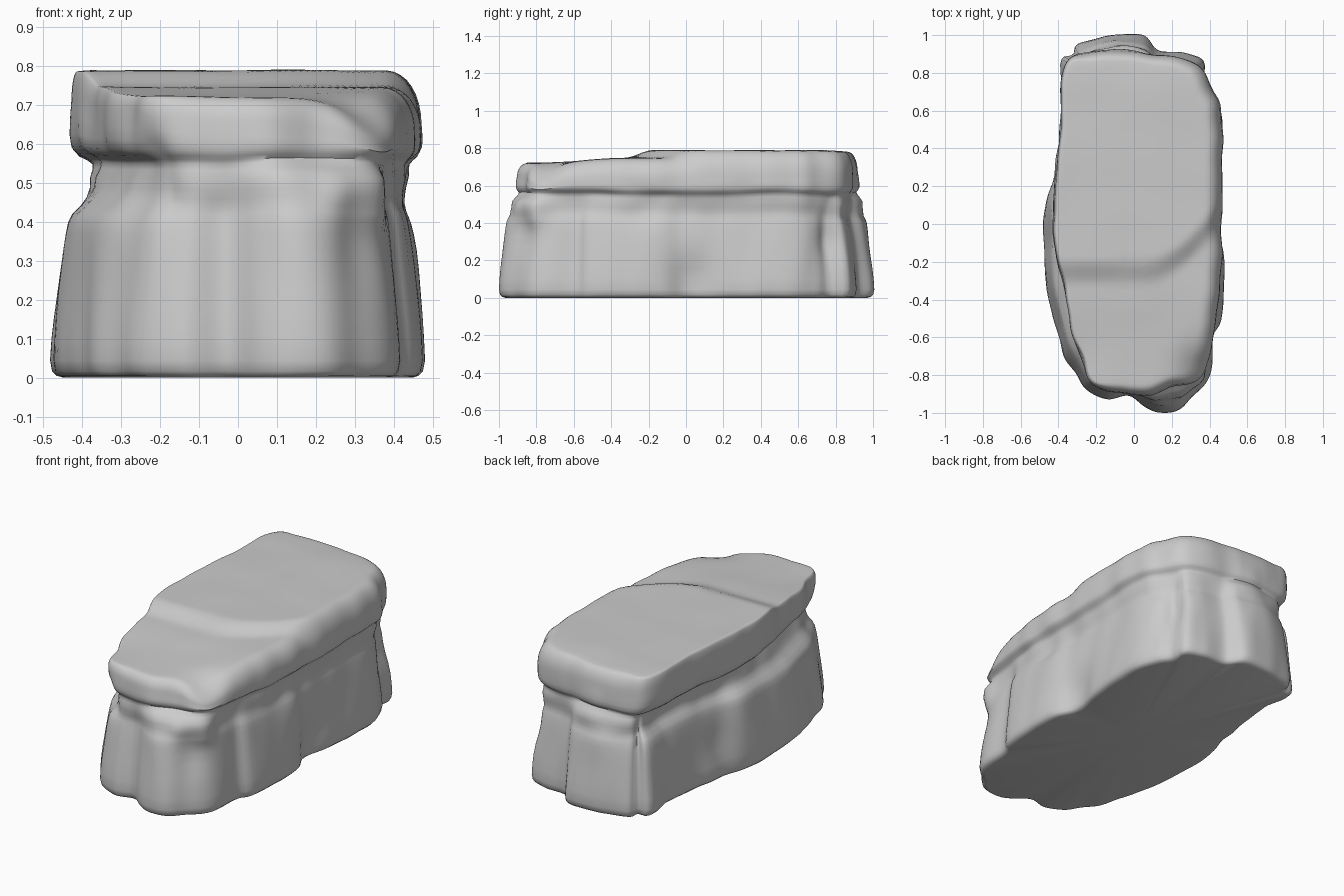
import bpy, bmesh, math
from mathutils import Vector, noise

cube = bpy.data.objects.get("Cube")
if cube:
    bpy.data.objects.remove(cube)

SEGMENTS = 224

# Plan outlines, counter-clockwise from +x
BASE = [(.455, 0), (.46, .3), (.465, .58), (.425, .7), (.37, .77), (.37, .86), (.27, .91),
        (.13, .93), (.05, 1), (-.12, 1), (-.3, .95), (-.32, .9), (-.39, .88),
        (-.4, .77), (-.37, .7), (-.4, .45), (-.43, .25), (-.47, .1), (-.48, -.1),
        (-.46, -.35), (-.41, -.57), (-.37, -.7), (-.31, -.8), (-.25, -.88),
        (-.14, -.93), (-.03, -.91), (.06, -.97), (.14, -1), (.24, -.98), (.31, -.92),
        (.39, -.82), (.42, -.7), (.425, -.58), (.465, -.5), (.485, -.15)]
CAP = [(.47, 0), (.475, .3), (.465, .58), (.42, .7), (.38, .8), (.3, .86), (.15, .9),
       (-.1, .91), (-.25, .91), (-.35, .87), (-.39, .75), (-.39, .5), (-.41, .3),
       (-.43, .1), (-.43, -.05), (-.4, -.22), (-.37, -.38), (-.345, -.5), (-.31, -.63),
       (-.27, -.75), (-.22, -.85), (-.12, -.895), (.05, -.9), (.16, -.88), (.28, -.85),
       (.37, -.78), (.415, -.65), (.43, -.5), (.47, -.25)]

# Wall profile: height, share of cap outline, inset, share of neck undercut
WALL = [(0, 0, .035, 0), (.005, 0, .018, 0), (.015, 0, .006, 0), (.04, 0, 0, 0),
        (.1, 0, .004, 0), (.16, 0, .009, 0), (.22, 0, .016, 0), (.28, 0, .023, 0),
        (.33, 0, .029, 0), (.37, 0, .035, 0), (.4, 0, .04, 0), (.42, .05, .04, .1),
        (.44, .15, .035, .4), (.46, .25, .02, .75), (.485, .4, .01, .95),
        (.51, .5, 0, 1), (.535, .7, 0, 1), (.55, .85, 0, .9), (.56, 1, 0, .65),
        (.57, 1, 0, .3), (.585, 1, 0, .05), (.61, 1, 0, 0), (.64, 1, 0, 0),
        (.68, 1, .002, 0)]

# Local bulges and hollows: centre, radius, amount
BUMPS = [((.36, -.82, .48), .08, .06), ((.27, -.9, .48), .06, .03),
         ((.34, -.88, .34), .09, -.02), ((.05, -.91, .49), .13, .015),
         ((-.25, -.86, .56), .06, -.05), ((-.31, -.77, .49), .08, -.035),
         ((.2, -.9, .64), .07, -.015), ((.46, .01, .08), .13, -.05),
         ((.46, -.2, .5), .1, -.025), ((-.1, .93, .46), .14, .02),
         ((-.38, .8, .5), .1, -.02), ((.36, .78, .3), .07, -.03),
         ((-.44, .3, .2), .1, -.02)]


def smooth(a, b, v):
    t = min(1, max(0, (v - a) / (b - a)))
    return t * t * (3 - 2 * t)


def sample_outline(points, count):
    """Round the outline with a spline and resample it at even stretched angles."""
    dense, n = [], len(points)
    for i in range(n):
        p0, p1, p2, p3 = (Vector(points[(i + k) % n]) for k in (-1, 0, 1, 2))
        for k in range(12):
            t = k / 12
            dense.append(p1 + .5 * t * (p2 - p0 + t * (2 * p0 - 5 * p1 + 4 * p2 - p3
                         + t * (3 * (p1 - p2) + p3 - p0))))
    polar = sorted((math.atan2(p.y, 2 * p.x) % math.tau, p) for p in dense)
    polar = ([(polar[-1][0] - math.tau, polar[-1][1])] + polar
             + [(polar[0][0] + math.tau, polar[0][1])])
    result, j = [], 0
    for i in range(count):
        a = math.tau * i / count
        while polar[j + 1][0] < a:
            j += 1
        (a0, p0), (a1, p1) = polar[j], polar[j + 1]
        result.append(p0.lerp(p1, (a - a0) / max(a1 - a0, 1e-6)))
    return result


def top_height(x, y):
    """Low front shelf, a curved step, then the higher flat back."""
    line = -.23 + 1.6 * max(0, x - .05) ** 1.8
    shelf = .722 + .025 * smooth(-.8, -.3, y)
    step = smooth(line - .1, line + .05, y)
    wobble = .004 * noise.noise(Vector((x * 4, y * 4, 5)))
    corner = .08 * math.exp(-((x - .38) ** 2 + (y + .8) ** 2) / .015)
    return shelf + (.788 - shelf) * step + wobble - corner - .012 * smooth(.7, .95, y)


def weather(p, out):
    """Displace a wall point with flutes, lumps and local bumps."""
    low = 1 - smooth(.4, .52, p.z)
    flute = noise.noise(Vector((p.x * 7 + p.z, p.y * 7 - p.z, p.z * 1.5)))
    lump = noise.noise(Vector((p.x * 7, p.y * 7, p.z * 5 + 3)))
    d = low * .014 * flute + (1 - low) * .016 * lump
    for centre, radius, amount in BUMPS:
        d += amount * math.exp(-((p - Vector(centre)).length / radius) ** 2)
    return p + out * d


base, cap = sample_outline(BASE, SEGMENTS), sample_outline(CAP, SEGMENTS)
normals = []
for i in range(SEGMENTS):
    t = cap[(i + 4) % SEGMENTS] - cap[i - 4]
    normals.append(Vector((t.y, -t.x, 0)).normalized())

bm = bmesh.new()
rings = []

# Fluted wall, undercut neck and cap side
for z, share, inset, neck in WALL:
    ring = []
    for b, c, out in zip(base, cap, normals):
        xy = b.lerp(c, share)
        drift = .012 * noise.noise(Vector((xy.x * 3, xy.y * 3, 1))) * smooth(.2, .45, z)
        lift = (top_height(c.x, c.y) - .78) * .5 - .03 * out.x
        p = Vector((xy.x, xy.y, z + drift * (1 - smooth(.6, .67, z))
                    + lift * smooth(.57, .68, z)))
        taper = inset * (1 + .4 * abs(out.y) - .2 * max(0, out.x)) if z > .04 else inset
        undercut = neck * (.03 + .05 * max(0, -out.x) + .01 * max(0, out.x))
        ring.append(bm.verts.new(weather(p - out * (taper + undercut), out)))
    rings.append(ring)

# Rounded rim running onto the top, broader on the left side
side = [v.co.copy() for v in rings[-1]]
for k in range(1, 9):
    a = k / 8 * math.pi / 2
    ring = []
    for p, out in zip(side, normals):
        q = p - out * (.05 + .035 * out.x) * (1 - math.cos(a))
        q.z = p.z + (top_height(q.x, q.y) - p.z) * math.sin(a)
        ring.append(bm.verts.new(q))
    rings.append(ring)

# Top surface
rim = [v.co.copy() for v in rings[-1]]
for k in range(1, 24):
    s = 1 - k / 24
    rings.append([bm.verts.new((p.x * s, p.y * s, top_height(p.x * s, p.y * s)))
                  for p in rim])

for lower, upper in zip(rings, rings[1:]):
    for i in range(SEGMENTS):
        j = (i + 1) % SEGMENTS
        bm.faces.new((lower[i], lower[j], upper[j], upper[i]))

# Close the top and the flat underside
for ring, z in ((rings[-1], top_height(0, 0)), (rings[0][::-1], 0)):
    hub = bm.verts.new((0, 0, z))
    for i in range(SEGMENTS):
        bm.faces.new((ring[i], ring[(i + 1) % SEGMENTS], hub))

# Soften the wall
bmesh.ops.smooth_vert(bm, verts=[v for r in rings[2:-20] for v in r], factor=.5,
                      use_axis_x=True, use_axis_y=True, use_axis_z=True)

mesh = bpy.data.meshes.new("rock_block")
bm.to_mesh(mesh)
bm.free()
rock = bpy.data.objects.new("rock_block", mesh)
bpy.context.collection.objects.link(rock)

stone = bpy.data.materials.new("stone_grey")
stone.use_nodes = True
grey = (.6, .6, .6, 1)
stone.diffuse_color = grey
stone.node_tree.nodes["Principled BSDF"].inputs["Base Color"].default_value = grey
mesh.materials.append(stone)

bpy.context.view_layer.objects.active = rock
rock.select_set(True)
bpy.ops.object.shade_smooth_by_angle(angle=math.radians(60))
